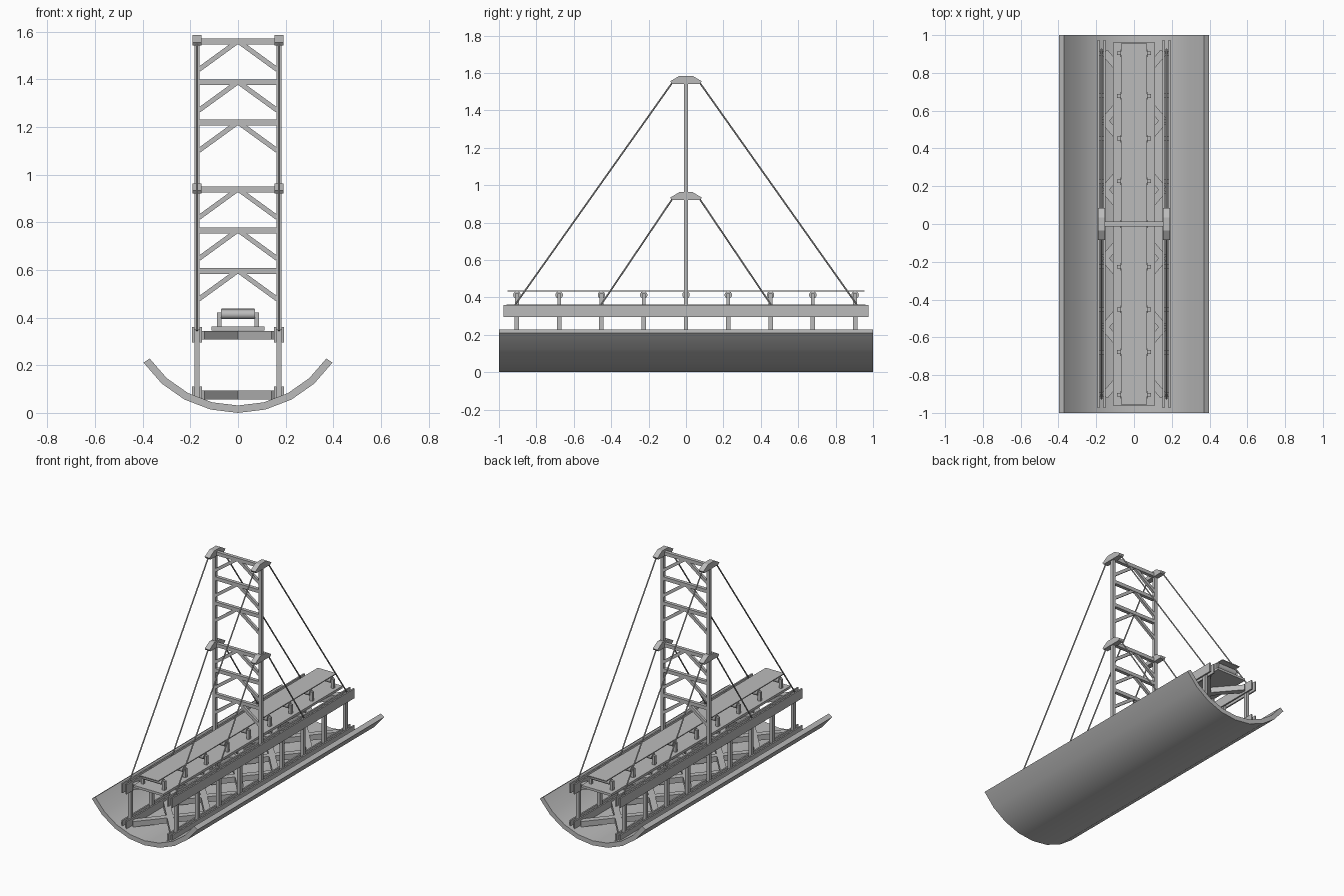
import bpy, bmesh, math
from mathutils import Vector, Matrix

if "Cube" in bpy.data.objects:
    bpy.data.objects.remove(bpy.data.objects["Cube"])

mat = bpy.data.materials.new("plain grey")
mat.diffuse_color = (0.5, 0.5, 0.5, 1)
mat.use_nodes = True
mat.node_tree.nodes["Principled BSDF"].inputs["Base Color"].default_value = mat.diffuse_color


def finish(bm, name, smooth=False):
    bmesh.ops.recalc_face_normals(bm, faces=bm.faces)
    me = bpy.data.meshes.new(name)
    bm.to_mesh(me)
    bm.free()
    me.materials.append(mat)
    ob = bpy.data.objects.new(name, me)
    bpy.context.collection.objects.link(ob)
    if smooth:
        bpy.context.view_layer.objects.active = ob
        ob.select_set(True)
        bpy.ops.object.shade_smooth_by_angle(angle=math.radians(30))
        ob.select_set(False)
    return ob


def box(bm, x0, x1, y0, y1, z0, z1):
    m = Matrix.Translation(((x0 + x1) / 2, (y0 + y1) / 2, (z0 + z1) / 2))
    bmesh.ops.create_cube(bm, size=1, matrix=m @ Matrix.Diagonal((x1 - x0, y1 - y0, z1 - z0, 1)))


def sided_box(bm, s, x0, x1, *rest):
    box(bm, min(s * x0, s * x1), max(s * x0, s * x1), *rest)


def beam(bm, a, b, width, height, up):
    # rectangular bar from a to b; height runs along up
    a, b, up = Vector(a), Vector(b), Vector(up)
    d = (b - a).normalized()
    side = d.cross(up).normalized()
    up = side.cross(d)
    rot = Matrix((side, d, up)).transposed().to_4x4()
    m = Matrix.Translation((a + b) / 2) @ rot @ Matrix.Diagonal((width, (b - a).length, height, 1))
    bmesh.ops.create_cube(bm, size=1, matrix=m)


def rod(bm, a, b, r, n):
    a, b = Vector(a), Vector(b)
    m = Matrix.Translation((a + b) / 2) @ (b - a).to_track_quat('Z', 'Y').to_matrix().to_4x4()
    bmesh.ops.create_cone(bm, cap_ends=True, segments=n, radius1=r, radius2=r,
                          depth=(b - a).length, matrix=m)


def prism(bm, pts, offset):
    vs = [bm.verts.new(p) for p in pts]
    f = bm.faces.new(vs)
    ext = bmesh.ops.extrude_face_region(bm, geom=[f])
    bmesh.ops.translate(bm, vec=offset, verts=[v for v in ext['geom'] if isinstance(v, bmesh.types.BMVert)])


# Curved trough
bm = bmesh.new()
R, T, N = 0.478, 0.031, 8
angles = [math.radians(-56 + 112 * i / N) for i in range(N + 1)]
rings = []
for y in (-1, 1):
    rings.append([[bm.verts.new((r * math.sin(a), y, R - r * math.cos(a))) for a in angles] for r in (R, R - T)])
(fo, fi), (bo, bi) = rings
for i in range(N):
    for q in ((fo, bo), (fi, bi), (fo, fi), (bo, bi)):
        bm.faces.new((q[0][i], q[0][i + 1], q[1][i + 1], q[1][i]))
for i in (0, N):
    bm.faces.new((fo[i], fi[i], bi[i], bo[i]))
finish(bm, "trough", True)

STATIONS = [0.226 * i for i in range(-4, 5)]

# Paired chord planks and posts on both sides
chords, posts = bmesh.new(), bmesh.new()
for s in (-1, 1):
    for z0, z1 in ((0.048, 0.11), (0.295, 0.36)):
        for x0, x1 in ((0.152, 0.162), (0.182, 0.192)):
            sided_box(chords, s, x0, x1, -0.975, 0.975, z0, z1)
    for y in STATIONS:
        if abs(y) > 0.01:
            sided_box(posts, s, 0.161, 0.183, y - 0.012, y + 0.012, 0.05, 0.35)
finish(chords, "chord_planks")
finish(posts, "truss_posts")

# Horizontal cross bracing, five crosses on each level
bm = bmesh.new()
for z in (0.075, 0.326):
    for i in range(5):
        y0, y1 = -0.91 + 0.364 * i, -0.91 + 0.364 * (i + 1)
        for s in (-1, 1):
            beam(bm, (-0.156 * s, y0, z), (0.156 * s, y1, z), 0.04, 0.037, (0, 0, 1))
finish(bm, "cross_bracing")

# Deck, roller brackets, rollers and belt
bm = bmesh.new()
box(bm, -0.112, 0.112, -0.96, 0.96, 0.346, 0.362)
finish(bm, "deck")
brackets, rollers = bmesh.new(), bmesh.new()
for y in STATIONS:
    for s in (-1, 1):
        sided_box(brackets, s, 0.07, 0.089, y - 0.01, y + 0.01, 0.36, 0.422)
    rod(rollers, (-0.072, y, 0.413), (0.072, y, 0.413), 0.02, 16)
finish(brackets, "roller_brackets")
finish(rollers, "rollers", True)
bm = bmesh.new()
box(bm, -0.07, 0.07, -0.955, 0.955, 0.432, 0.438)
finish(bm, "belt")

# Tower posts, caps and cables
tower, caps, cables = bmesh.new(), bmesh.new(), bmesh.new()
for s in (-1, 1):
    sided_box(tower, s, 0.161, 0.183, -0.012, 0.012, 0.05, 1.57)
    for top, foot in ((1.585, 0.925), (0.963, 0.465)):
        prof = [(-0.085, -0.03), (-0.035, 0), (0.035, 0), (0.085, -0.03), (0.075, -0.043), (-0.075, -0.043)]
        x0 = 0.154 if s > 0 else -0.19
        prism(caps, [(x0, y, top + z) for y, z in prof], (0.036, 0, 0))
        for e in (-1, 1):
            rod(cables, (s * 0.172, e * 0.072, top - 0.035), (s * 0.172, e * foot, 0.345), 0.0045, 8)
finish(tower, "tower_posts")
finish(caps, "tower_caps")
finish(cables, "cables", True)

# Tower rungs with knee braces
rungs, knees = bmesh.new(), bmesh.new()
for z in (1.558, 1.387, 1.218, 0.937, 0.765, 0.595):
    box(rungs, -0.163, 0.163, -0.012, 0.012, z - 0.012, z + 0.012)
    for s in (-1, 1):
        beam(knees, (s * 0.008, 0, z - 0.004), (s * 0.165, 0, z - 0.118), 0.018, 0.02, (0, 0, 1))
finish(rungs, "tower_rungs")
finish(knees, "knee_braces")
